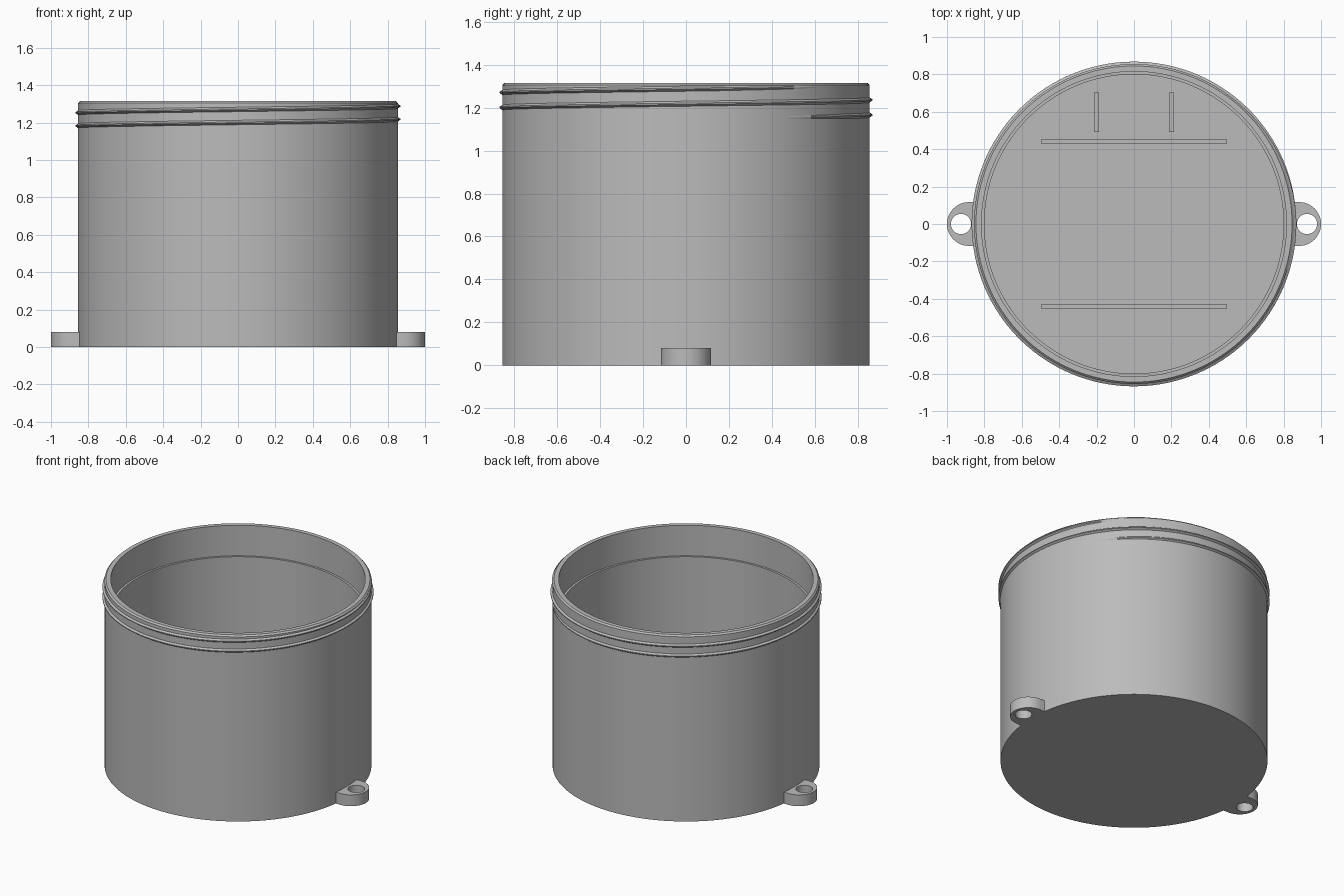
import bpy, bmesh
from math import cos, sin, pi, radians

cube = bpy.data.objects.get("Cube")
if cube:
    bpy.data.objects.remove(cube, do_unlink=True)

grey = bpy.data.materials.new("plain grey")
grey.use_nodes = True
colour = (0.5, 0.5, 0.5, 1)
grey.diffuse_color = colour
grey.node_tree.nodes["Principled BSDF"].inputs["Base Color"].default_value = colour

RADIUS, HEIGHT, FLOOR = 0.855, 1.315, 0.05


def finish(bm, name):
    """Turn a bmesh into a grey object, smooth except at sharp edges."""
    bmesh.ops.recalc_face_normals(bm, faces=bm.faces)
    mesh = bpy.data.meshes.new(name)
    bm.to_mesh(mesh)
    bm.free()
    mesh.materials.append(grey)
    obj = bpy.data.objects.new(name, mesh)
    bpy.context.collection.objects.link(obj)
    bpy.ops.object.select_all(action="DESELECT")
    obj.select_set(True)
    bpy.context.view_layer.objects.active = obj
    bpy.ops.object.shade_smooth_by_angle(angle=radians(30))
    return obj


def container():
    """Open pot with a thin stepped rim, spun from its half section."""
    profile = [(0, 0), (RADIUS, 0), (RADIUS, HEIGHT - 0.01),
               (RADIUS - 0.01, HEIGHT), (0.815, HEIGHT), (0.815, 1.1),
               (0.8, 1.1), (0.8, FLOOR), (0, FLOOR)]
    bm = bmesh.new()
    verts = [bm.verts.new((r, 0, z)) for r, z in profile]
    edges = [bm.edges.new(pair) for pair in zip(verts, verts[1:])]
    bmesh.ops.spin(bm, geom=verts + edges, cent=(0, 0, 0), axis=(0, 0, 1),
                   angle=2 * pi, steps=128)
    bmesh.ops.remove_doubles(bm, verts=bm.verts, dist=0.0005)
    finish(bm, "container")


def thread():
    """Two-turn screw ridge that fades in and out at its ends."""
    start, end, pitch, steps = radians(20), radians(775), 0.07, 256
    bm = bmesh.new()
    rings = []
    for i in range(steps + 1):
        a = start + (end - start) * i / steps
        z = 1.148 + pitch * a / (2 * pi)
        fade = min(1, (a - start) / radians(60), (end - a) / radians(50))
        tip = RADIUS - 0.003 + 0.016 * fade
        section = [(RADIUS - 0.006, z - 0.016), (tip, z - 0.003),
                   (tip, z + 0.003), (RADIUS - 0.006, z + 0.016)]
        rings.append([bm.verts.new((r * cos(a), r * sin(a), h))
                      for r, h in section])
    for low, high in zip(rings, rings[1:]):
        for k in range(4):
            n = (k + 1) % 4
            bm.faces.new((low[k], low[n], high[n], high[k]))
    bm.faces.new(rings[0])
    bm.faces.new(rings[-1])
    finish(bm, "screw_thread")


def lug(name, side):
    """Rounded mounting ear with a screw hole."""
    arc = [pi * (i / 24 - 0.5) for i in range(25)]
    outline = [(0.84, -0.117)]
    outline += [(0.883 + 0.117 * cos(a), 0.117 * sin(a)) for a in arc]
    outline += [(0.84, 0.117)]
    hole = [(0.925 + 0.054 * cos(pi * i / 16), 0.054 * sin(pi * i / 16))
            for i in range(32)]
    bm = bmesh.new()
    for loop in (outline, hole):
        verts = [bm.verts.new((side * x, y, 0)) for x, y in loop]
        for a, b in zip(verts, verts[1:] + verts[:1]):
            bm.edges.new((a, b))
    bmesh.ops.triangle_fill(bm, use_beauty=True, edges=bm.edges[:])
    top = bmesh.ops.extrude_face_region(bm, geom=bm.faces[:], use_keep_orig=True)
    moved = [g for g in top["geom"] if isinstance(g, bmesh.types.BMVert)]
    bmesh.ops.translate(bm, verts=moved, vec=(0, 0, 0.08))
    finish(bm, name)


def rib(name, x, y, width, depth, height=0.1):
    """Low upright wall on the inside floor."""
    bm = bmesh.new()
    bmesh.ops.create_cube(bm, size=1)
    bmesh.ops.scale(bm, verts=bm.verts, vec=(width, depth, height))
    bmesh.ops.translate(bm, verts=bm.verts,
                        vec=(x, y, FLOOR - 0.005 + height / 2))
    finish(bm, name)


container()
thread()
for label, s in (("left", 1), ("right", -1)):
    lug(label + "_mounting_lug", s)
    rib(label + "_short_rib", s * 0.2, 0.597, 0.026, 0.21)
for label, s in (("front", -1), ("back", 1)):
    rib(label + "_long_rib", 0, s * 0.44, 0.99, 0.027)
